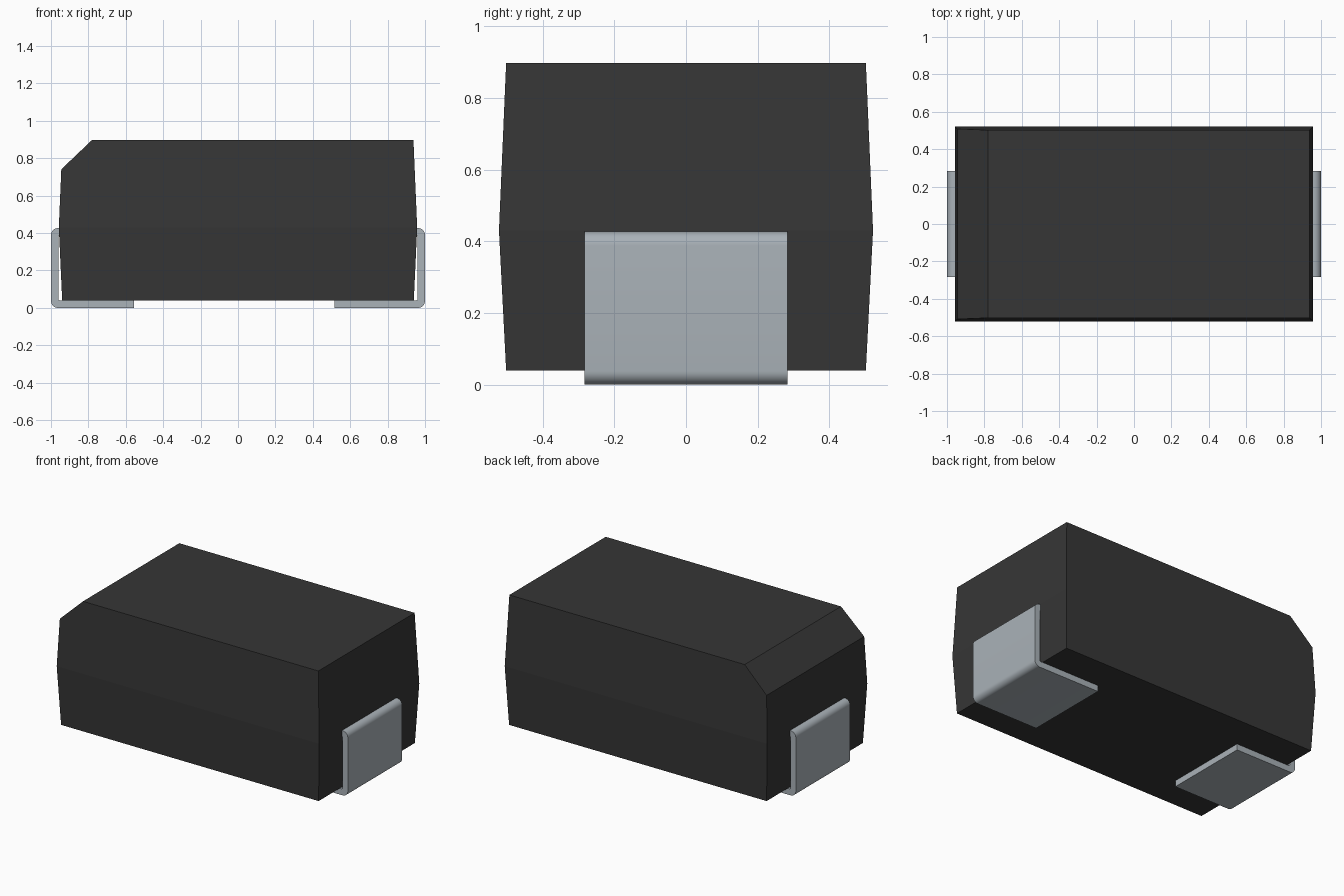
import bpy, bmesh, math
from mathutils import Vector

cube = bpy.data.objects.get("Cube")
if cube:
    bpy.data.objects.remove(cube, do_unlink=True)


def make_material(name, rgb, metallic=0.0):
    mat = bpy.data.materials.new(name)
    mat.use_nodes = True
    mat.diffuse_color = (*rgb, 1)
    bsdf = mat.node_tree.nodes["Principled BSDF"]
    bsdf.inputs["Base Color"].default_value = (*rgb, 1)
    return mat


def make_object(name, bm, mat):
    bmesh.ops.recalc_face_normals(bm, faces=bm.faces)
    mesh = bpy.data.meshes.new(name)
    bm.to_mesh(mesh)
    bm.free()
    mesh.materials.append(mat)
    obj = bpy.data.objects.new(name, mesh)
    bpy.context.collection.objects.link(obj)
    return obj


black = make_material("dark plastic", (0.037, 0.037, 0.037))
metal = make_material("grey metal", (0.40, 0.445, 0.48))

# Moulded body: three rectangular rings, widest at the parting line
bm = bmesh.new()
rings = []
for z, hx, hy in [(0.04, 0.94, 0.502), (0.43, 0.958, 0.522), (0.898, 0.938, 0.502)]:
    rings.append([bm.verts.new((sx * hx, sy * hy, z))
                  for sx, sy in [(-1, -1), (1, -1), (1, 1), (-1, 1)]])
for low, high in zip(rings, rings[1:]):
    for i in range(4):
        j = (i + 1) % 4
        bm.faces.new((low[i], low[j], high[j], high[i]))
bm.faces.new(rings[0][::-1])
bm.faces.new(rings[-1])

# Sloped marking edge along the top at -x
a, b = Vector((-0.946, 0, 0.74)), Vector((-0.78, 0, 0.898))
normal = Vector((-(b.z - a.z), 0, b.x - a.x)).normalized()
cut = bmesh.ops.bisect_plane(bm, geom=bm.verts[:] + bm.edges[:] + bm.faces[:],
                             plane_co=a, plane_no=normal, clear_outer=True)
edges = [e for e in cut["geom_cut"] if isinstance(e, bmesh.types.BMEdge)]
bmesh.ops.contextual_create(bm, geom=edges)
make_object("body", bm, black)


def arc(cx, cz, r, start, end, steps=8):
    angles = [math.radians(start + (end - start) * i / steps) for i in range(steps + 1)]
    return [(cx + r * math.cos(t), cz + r * math.sin(t)) for t in angles]


# Bent terminal: foot under the body, upright, and a top tab entering the body
def make_terminal(name, side, foot_end):
    r, t, top, half_width = 0.038, 0.04, 0.427, 0.283
    profile = [(foot_end, 0)]
    profile += arc(1 - r, r, r, -90, 0)
    profile += arc(1 - r, top - r, r, 0, 90)
    profile += [(0.88, top), (0.88, top - t), (1 - t, top - t)]
    profile += arc(1 - t - 0.008, t + 0.008, 0.008, 0, -90, 3)
    profile += [(foot_end, t)]
    bm = bmesh.new()
    face = bm.faces.new([bm.verts.new((side * x, -half_width, z)) for x, z in profile])
    ext = bmesh.ops.extrude_face_region(bm, geom=[face], use_keep_orig=True)
    verts = [v for v in ext["geom"] if isinstance(v, bmesh.types.BMVert)]
    bmesh.ops.translate(bm, verts=verts, vec=(0, 2 * half_width, 0))
    obj = make_object(name, bm, metal)
    bpy.ops.object.select_all(action="DESELECT")
    obj.select_set(True)
    bpy.context.view_layer.objects.active = obj
    bpy.ops.object.shade_smooth_by_angle(angle=math.radians(30))


make_terminal("left_terminal", 1, 0.515)
make_terminal("right_terminal", -1, 0.555)
